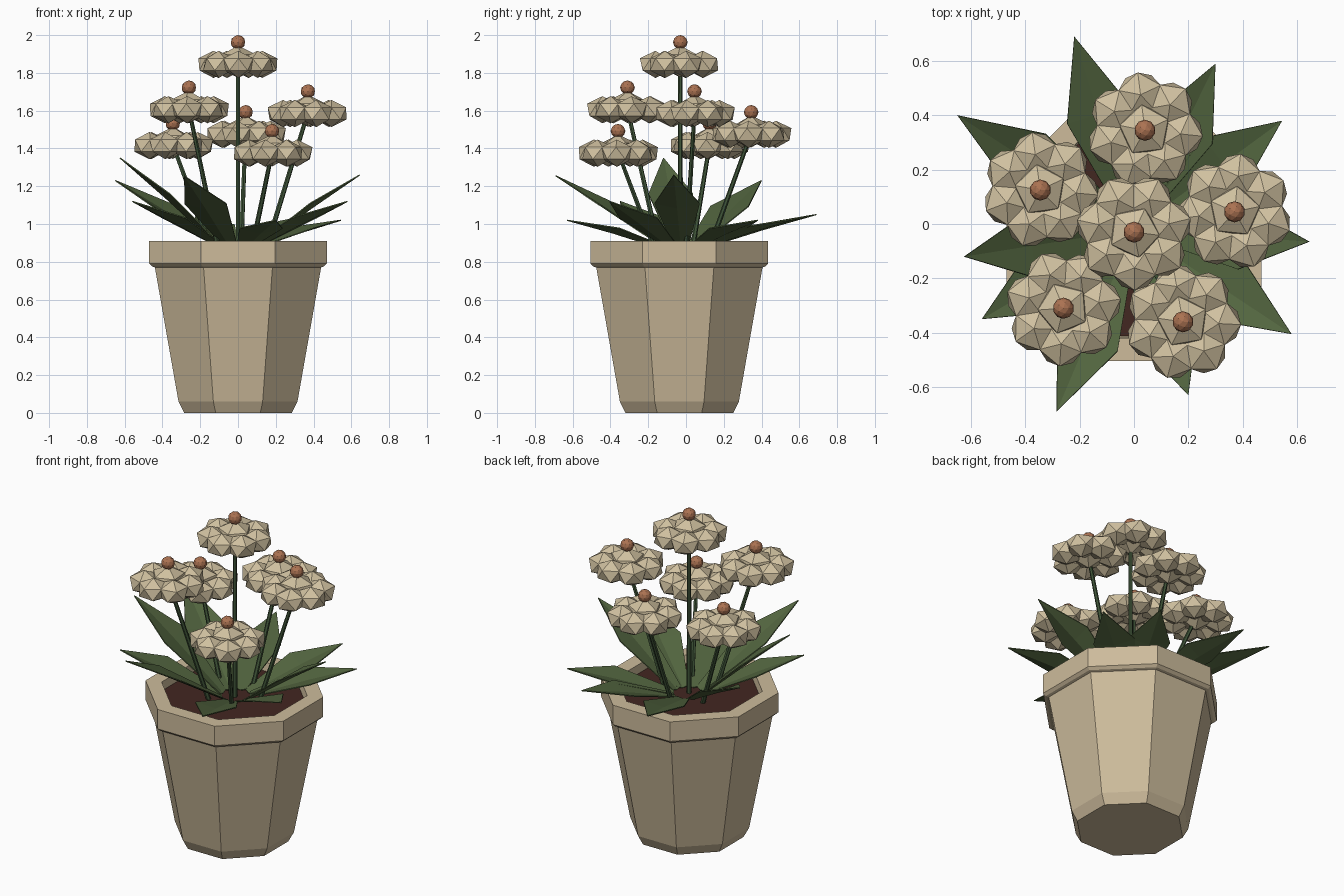
import bpy, bmesh, math
from mathutils import Vector, Matrix

if "Cube" in bpy.data.objects:
    bpy.data.objects.remove(bpy.data.objects["Cube"])

CY = -0.035  # pot centre in y


def mat(name, col):
    m = bpy.data.materials.new(name)
    m.diffuse_color = (*col, 1)
    m.use_nodes = True
    m.node_tree.nodes["Principled BSDF"].inputs["Base Color"].default_value = m.diffuse_color
    return m


CLAY = mat("beige_clay", (0.61, 0.50, 0.33))
PETAL = mat("cream_petal", (0.63, 0.53, 0.35))
BUD = mat("copper_brown", (0.41, 0.17, 0.085))
LEAF = mat("leaf_green", (0.085, 0.13, 0.05))
STEM = mat("stem_green", (0.05, 0.09, 0.04))
SOIL = mat("dark_soil", (0.055, 0.02, 0.015))


def finish(name, bm, material):
    me = bpy.data.meshes.new(name)
    bm.to_mesh(me)
    bm.free()
    me.materials.append(material)
    ob = bpy.data.objects.new(name, me)
    bpy.context.collection.objects.link(ob)
    return ob


def octagon(bm, apothem, z):
    r = apothem / math.cos(math.pi / 8)
    return [bm.verts.new((r * math.cos(math.pi / 8 + k * math.pi / 4),
                          CY + r * math.sin(math.pi / 8 + k * math.pi / 4), z))
            for k in range(8)]


# Pot: octagonal lathe of (half width, height)
bm = bmesh.new()
profile = [(0.285, 0), (0.315, 0.06), (0.44, 0.77), (0.455, 0.775), (0.47, 0.79),
           (0.47, 0.91), (0.385, 0.91), (0.37, 0.80)]
rings = [octagon(bm, a, z) for a, z in profile]
for lo, hi in zip(rings, rings[1:]):
    for k in range(8):
        j = (k + 1) % 8
        bm.faces.new((lo[k], lo[j], hi[j], hi[k]))
bm.faces.new(rings[0][::-1])
bm.faces.new(rings[-1])
finish("pot", bm, CLAY)

# Soil disc inside the rim
bm = bmesh.new()
bm.faces.new(octagon(bm, 0.38, 0.86))
finish("soil", bm, SOIL)


def ico(bm, sub, loc, scale, ang=0.0):
    m = (Matrix.Translation(loc) @ Matrix.Rotation(ang, 4, 'Z')
         @ Matrix.Diagonal((*scale, 1)))
    bmesh.ops.create_icosphere(bm, subdivisions=sub, radius=1, matrix=m)


# Flowers: x, y, top height, petal turn in degrees
flowers = [(0, -0.03, 2.0, 65), (0.04, 0.345, 1.63, 97), (0.37, 0.045, 1.74, 84),
           (-0.345, 0.125, 1.57, 98), (-0.26, -0.31, 1.76, 112), (0.18, -0.36, 1.53, 100)]
for i, (x, y, top, turn) in enumerate(flowers, 1):
    # ring of seven faceted petals around a raised middle
    bm = bmesh.new()
    for k in range(7):
        a = math.radians(turn) + k * math.tau / 7
        ico(bm, 1, (x + 0.132 * math.cos(a), y + 0.132 * math.sin(a), top - 0.155),
            (0.092, 0.092, 0.072), a)
    ico(bm, 1, (x, y, top - 0.14), (0.105, 0.105, 0.085), math.radians(turn))
    finish(f"flower_petals_{i}", bm, PETAL)

    bm = bmesh.new()
    ico(bm, 2, (x, y, top - 0.038), (0.039, 0.039, 0.038))
    finish(f"flower_bud_{i}", bm, BUD)

    # slanted stem from the soil to the flower
    p0 = Vector((0.38 * x, -0.03 + 0.38 * (y + 0.03), 0.84))
    p1 = Vector((x, y, top - 0.15))
    d = p1 - p0
    bm = bmesh.new()
    m = Matrix.Translation((p0 + p1) / 2) @ d.to_track_quat('Z', 'Y').to_matrix().to_4x4()
    bmesh.ops.create_cone(bm, cap_ends=True, segments=6, radius1=0.014, radius2=0.011,
                          depth=d.length, matrix=m)
    finish(f"stem_{i}", bm, STEM)

# Leaves: creased kite blades reaching to these tips
tips = [(-0.22, 0.69, 1.05), (0.30, 0.59, 1.03), (0.545, 0.38, 1.02), (0.645, -0.065, 1.26),
        (0.58, -0.405, 1.12), (0.20, -0.63, 1.02), (-0.285, -0.69, 1.255),
        (-0.56, -0.35, 1.12), (-0.625, -0.12, 1.35), (-0.65, 0.40, 1.23)]
for i, t in enumerate(tips, 1):
    tip = Vector(t)
    out = Vector((tip.x, tip.y + 0.02, 0)).normalized()
    side = Vector((-out.y, out.x, 0))
    base = Vector((0, -0.02, 0.86)) + out * 0.08
    mid = base.lerp(tip, 0.55) + Vector((0, 0, 0.005))
    bm = bmesh.new()
    v = bm.verts.new
    b, c, e = v(base), v(mid), v(tip)
    for s in (1, -1):
        bs = v(base + side * s * 0.035 + Vector((0, 0, 0.01)))
        ms = v(mid + side * s * 0.12 + Vector((0, 0, 0.025)))
        quad = (b, c, ms, bs)
        tri = (c, e, ms)
        bm.faces.new(quad if s > 0 else quad[::-1])
        bm.faces.new(tri if s > 0 else tri[::-1])
    ob = finish(f"leaf_{i}", bm, LEAF)
    th = ob.modifiers.new("thickness", 'SOLIDIFY')
    th.thickness = 0.006
    th.offset = 0
